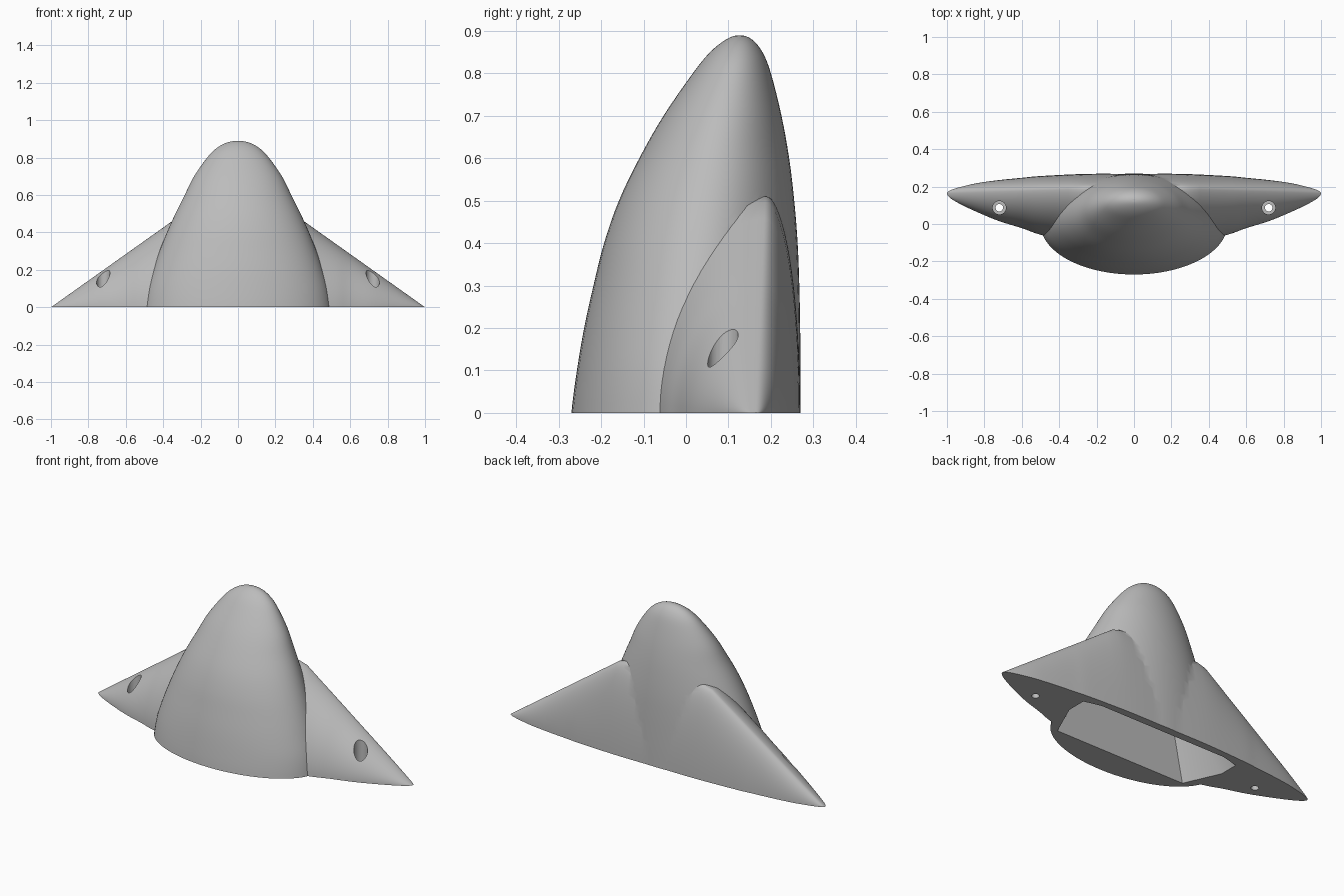
import bpy, bmesh, math

if "Cube" in bpy.data.objects:
    bpy.data.objects.remove(bpy.data.objects["Cube"])

grey = bpy.data.materials.new("plain_grey")
grey.diffuse_color = (0.5, 0.5, 0.5, 1)
grey.use_nodes = True
grey.node_tree.nodes["Principled BSDF"].inputs["Base Color"].default_value = grey.diffuse_color
SKIRT = -0.1  # parts run below the ground and are trimmed flat later


def smooth_rows(rows, before, after, steps):
    """Catmull-Rom interpolation of profile rows."""
    p = [before] + rows + [after]
    out = []
    for i in range(1, len(p) - 2):
        for k in range(steps):
            t = k / steps
            out.append([0.5 * (2 * b + (c - a) * t + (2 * a - 5 * b + 4 * c - d) * t * t
                               + (3 * b - a - 3 * c + d) * t ** 3)
                        for a, b, c, d in zip(*p[i - 1:i + 3])])
    return out + [list(rows[-1])]


def loft(name, loops):
    """Closed solid through a list of equal-length loops."""
    bm = bmesh.new()
    rings = [[bm.verts.new(co) for co in loop] for loop in loops]
    n = len(rings[0])
    for a, b in zip(rings, rings[1:]):
        for i in range(n):
            j = (i + 1) % n
            bm.faces.new((a[i], a[j], b[j], b[i]))
    bm.faces.new(rings[0][::-1])
    bm.faces.new(rings[-1])
    bmesh.ops.recalc_face_normals(bm, faces=bm.faces)
    me = bpy.data.meshes.new(name)
    bm.to_mesh(me)
    bm.free()
    me.materials.append(grey)
    ob = bpy.data.objects.new(name, me)
    bpy.context.collection.objects.link(ob)
    return ob


def prism(name, bottom, top):
    return loft(name, [bottom, top])


def disc(x, y, r, z, n=32):
    return [(x + r * math.cos(2 * math.pi * i / n), y + r * math.sin(2 * math.pi * i / n), z)
            for i in range(n)]


def combine(target, other, operation):
    mod = target.modifiers.new(operation.lower(), 'BOOLEAN')
    mod.operation, mod.object, mod.solver = operation, other, 'EXACT'
    bpy.context.view_layer.objects.active = target
    bpy.ops.object.modifier_apply(modifier=mod.name)
    bpy.data.objects.remove(other)


# Domed body: height, half width, front y, back y
rows = [(0, .5, -.27, .27), (.1, .485, -.257, .27), (.2, .455, -.24, .269), (.3, .42, -.218, .267),
        (.4, .38, -.193, .263), (.5, .335, -.158, .255), (.6, .285, -.11, .243),
        (.7, .235, -.053, .225), (.8, .165, .016, .2), (.85, .115, .057, .18),
        (.88, .06, .095, .155), (.89, .0, .126, .126)]
prof = smooth_rows(rows, (-.1, .505, -.275, .27), (.88, -.06, .155, .095), 4)
prof[-1] = [.8895, .008, .12, .133]
prof.insert(0, [SKIRT, .5, -.27, .27])
N = 72
loops = []
for z, w, f, b in prof:
    loops.append([(w * math.cos(2 * math.pi * i / N),
                   (f + b) / 2 + (b - f) / 2 * math.sin(2 * math.pi * i / N), z) for i in range(N)])
body = loft("body", loops)

# Side fins: x, front y, back y along the ground
rows = [(0, -.13, .268), (.25, -.115, .268), (.49, -.06, .257), (.6, -.022, .247), (.72, .015, .235),
        (.83, .06, .22), (.92, .102, .2), (.98, .137, .181), (1, .163, .163)]
half = smooth_rows(rows, (-.25, -.115, .268), (.98, .181, .137), 5)
half[-1] = [.9995, .16, .167]
stations = [(-x, f, b) for x, f, b in half[:0:-1]] + half
loops = []
M = 20
for x, f, b in stations:
    ax = abs(x)
    ridge, top = .165 + .03 * (1 - ax), min(.51, .71 * (1 - ax))
    ridge = min(max(ridge, f + .001), b - .001)
    loop = [(x, f, SKIRT)]
    for i in range(2 * M + 1):
        a = math.pi * i / (2 * M)
        c, s = math.cos(a), math.sin(a)
        e = 1.1 if c > 0 else 1.0
        reach = (ridge - f) if c > 0 else (b - ridge)
        y = ridge - math.copysign(abs(c) ** e, c) * reach
        loop.append((x, y, top * s ** e))
    loop.append((x, b, SKIRT))
    loops.append(loop)
fins = loft("fins", loops)
combine(body, fins, 'UNION')

# Flat base
base = [(-2, -2), (2, -2), (2, 2), (-2, 2)]
combine(body, prism("base_cutter", [(x, y, -1) for x, y in base], [(x, y, 0) for x, y in base]),
        'DIFFERENCE')

# Tapered hollow underneath
low = [(.41, -.11), (.5, .09), (.5, .2), (.4, .225)]
high = [(.2, .0), (.23, .07), (.23, .14), (.18, .16)]


def mirrored(pts, z):
    return [(x, y, z) for x, y in pts] + [(-x, y, z) for x, y in pts[::-1]]


hollow = loft("hollow_cutter", [mirrored(low, -.05), mirrored(low, 0), mirrored(high, .5)])
combine(body, hollow, 'DIFFERENCE')

# Counterbored screw holes in both fins
for side in (-1, 1):
    x, y = side * .72, .087
    combine(body, prism("bore", disc(x, y, .036, .05), disc(x, y, .036, .6)), 'DIFFERENCE')
    combine(body, prism("hole", disc(x, y, .02, -.1), disc(x, y, .02, .3)), 'DIFFERENCE')

body.name = "winged_shell"
bpy.ops.object.select_all(action='DESELECT')
body.select_set(True)
bpy.context.view_layer.objects.active = body
bpy.ops.object.shade_smooth_by_angle(angle=math.radians(30))
